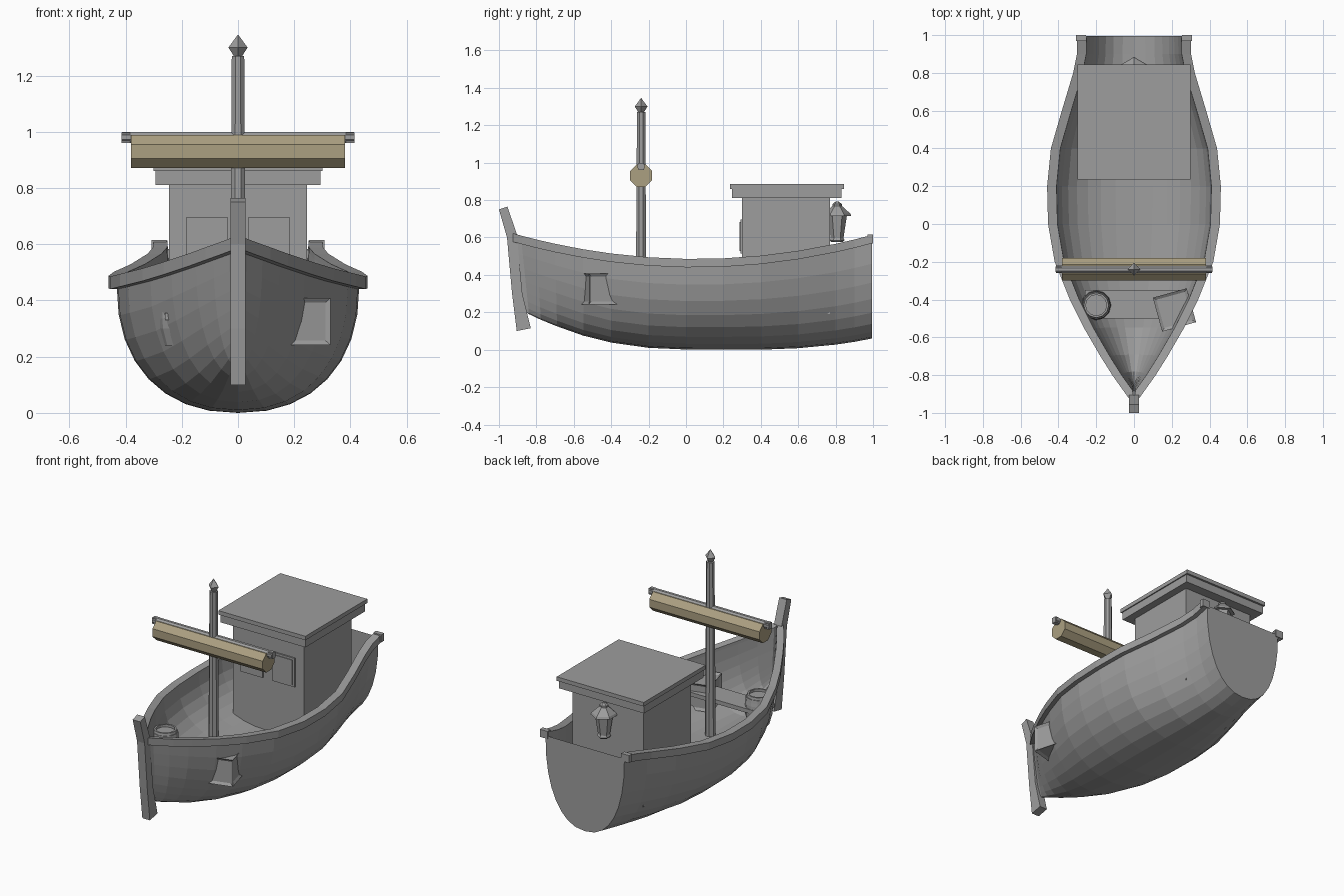
import bpy, bmesh, math
from mathutils import Matrix, Vector

old = bpy.data.objects.get("Cube")
if old:
    bpy.data.objects.remove(old, do_unlink=True)


def material(name, rgb):
    m = bpy.data.materials.new(name)
    m.use_nodes = True
    m.diffuse_color = (*rgb, 1)
    m.node_tree.nodes["Principled BSDF"].inputs["Base Color"].default_value = (*rgb, 1)
    return m


GREY = material("plain grey", (0.34, 0.34, 0.34))
CANVAS = material("canvas tan", (0.41, 0.35, 0.22))


def finish(name, bm, mat=GREY, flip=False, matrix=None):
    bmesh.ops.recalc_face_normals(bm, faces=bm.faces)
    if flip:
        bmesh.ops.reverse_faces(bm, faces=bm.faces)
    me = bpy.data.meshes.new(name)
    bm.to_mesh(me)
    bm.free()
    me.materials.append(mat)
    ob = bpy.data.objects.new(name, me)
    if matrix:
        ob.matrix_world = matrix
    bpy.context.collection.objects.link(ob)
    return ob


def loft(name, rings, closed=True, caps=(True, True), **kw):
    """Skin a list of equal-length point rings."""
    bm = bmesh.new()
    vs = [[bm.verts.new(p) for p in r] for r in rings]
    n = len(rings[0])
    for a, b in zip(vs, vs[1:]):
        for i in range(n if closed else n - 1):
            j = (i + 1) % n
            bm.faces.new((a[i], a[j], b[j], b[i]))
    for use, ring in zip(caps, (vs[0], vs[-1])):
        if use:
            bm.faces.new(ring)
    return finish(name, bm, **kw)


def turned(name, profile, sides, at=(0, 0), turn=0.0, **kw):
    """Lathe (radius, z) points about a vertical axis."""
    rings = [[(at[0] + r * math.cos(turn + math.tau * i / sides),
               at[1] + r * math.sin(turn + math.tau * i / sides), z)
              for i in range(sides)] for r, z in profile]
    return loft(name, rings, **kw)


def rod(name, half, r, y, z, sides=8, **kw):
    """Faceted bar lying across the boat."""
    ring = [(r * math.cos(math.tau * (i + 0.5) / sides),
             r * math.sin(math.tau * (i + 0.5) / sides)) for i in range(sides)]
    return loft(name, [[(x, y + a, z + b) for a, b in ring] for x in (-half, half)], **kw)


def box(name, x, y, z, inset=0, depth=0, matrix=None):
    bm = bmesh.new()
    bmesh.ops.create_cube(bm, size=1)
    lo, hi = Vector((x[0], y[0], z[0])), Vector((x[1], y[1], z[1]))
    for v in bm.verts:
        v.co = Vector((c + 0.5) * (b - a) + a for c, a, b in zip(v.co, lo, hi))
    if inset:
        bmesh.ops.inset_individual(bm, faces=bm.faces[:], thickness=inset, depth=-depth)
    return finish(name, bm, matrix=matrix)


# Hull stations: length position, rail half width, keel height
STATIONS = [(-0.93, 0.022, 0.21), (-0.88, 0.058, 0.19), (-0.8, 0.115, 0.16),
            (-0.7, 0.178, 0.125), (-0.55, 0.265, 0.075), (-0.4, 0.34, 0.038),
            (-0.2, 0.42, 0.01), (0.0, 0.455, 0.001), (0.2, 0.46, 0), (0.4, 0.44, 0),
            (0.6, 0.382, 0.008), (0.8, 0.322, 0.027), (0.9, 0.302, 0.042), (0.995, 0.3, 0.06)]
SEGMENTS = 16


def sheer(y):
    return 0.485 + 0.13 * ((y - 0.05) / 0.95) ** 2


def section(y, w, top, bottom):
    """Rounded hull section; the bow ones rake aft towards the keel."""
    bow = min(1, max(0, (-y - 0.4) / 0.53))
    power = 0.88 + 0.15 * bow
    pts = []
    for i in range(SEGMENTS + 1):
        a = math.pi * i / SEGMENTS
        c, s = math.cos(a), math.sin(a)
        z = top - (top - bottom) * s ** power
        pts.append((math.copysign(w * abs(c) ** power, c), y + 0.14 * bow ** 3 * (top - z), z))
    return pts


outer = [section(y, max(w - 0.028, 0.008), sheer(y) - 0.03, k) for y, w, k in STATIONS]
loft("hull", outer, closed=False, caps=(False, True))
inner = [section(y, max(w - 0.05, 0.004), sheer(y) - 0.02, max(0.19, k + 0.1))
         for y, w, k in STATIONS]
loft("hull_lining", inner, closed=False, caps=(False, False), flip=True)

# Rails along both edges, with small blocks at the stern
for side, label in ((1, "left"), (-1, "right")):
    rings = []
    for y, w, _ in STATIONS:
        z, wi = sheer(y), max(w - 0.05, 0.0)
        rings.append([(side * w, y, z - 0.045), (side * w, y, z),
                      (side * wi, y, z), (side * wi, y, z - 0.045)])
    loft(label + "_rail", rings)
    box(label + "_rail_end", sorted((side * 0.255, side * 0.308)), (0.97, 1.0), (0.568, 0.615))

# Stem post from a side profile
stem = [(-1.0, 0.75), (-0.955, 0.765), (-0.905, 0.62), (-0.875, 0.3), (-0.83, 0.115),
        (-0.905, 0.1), (-0.93, 0.3), (-0.957, 0.6)]
loft("stem_post", [[(x, y, z) for y, z in stem] for x in (-0.026, 0.026)])

# Mast, spar and furled sail
MAST = (0, -0.24)
turned("mast", [(0.031, 0.19), (0.024, 1.27)], 8, MAST, math.pi / 8)
turned("mast_finial", [(0.012, 1.265), (0.034, 1.3), (0.001, 1.345)], 4, MAST)
rod("spar", 0.413, 0.021, -0.24, 0.98)
for s in (-1, 1):
    box("spar_end", sorted((s * 0.385, s * 0.415)), (-0.255, -0.225), (0.96, 0.997))
rod("furled_sail", 0.38, 0.064, -0.24, 0.93, mat=CANVAS)

# Cabin with stepped roof and front windows
box("cabin", (-0.245, 0.245), (0.3, 0.77), (0.19, 0.82))
box("roof_base", (-0.293, 0.293), (0.245, 0.832), (0.81, 0.86))
box("roof_slab", (-0.3, 0.3), (0.235, 0.845), (0.86, 0.885))
for s in (-1, 1):
    cx = s * 0.11
    box("window_frame", (cx - 0.075, cx + 0.075), (0.291, 0.3), (0.515, 0.695))
    box("window_pane", (cx - 0.063, cx + 0.063), (0.287, 0.295), (0.528, 0.682))

# Stern lantern
LANTERN = (0, 0.808)
turned("lantern_body", [(0.03, 0.575), (0.04, 0.585), (0.034, 0.597), (0.052, 0.715)], 6,
       LANTERN, math.pi / 6)
turned("lantern_roof", [(0.076, 0.715), (0.07, 0.728), (0.026, 0.768), (0.026, 0.778),
                        (0.008, 0.792)], 6, LANTERN, math.pi / 6)

# Bench, barrel and crate in the bow
box("bench", (-0.26, 0.26), (-0.5, -0.35), (0.33, 0.355))
turned("barrel", [(0.06, 0.24), (0.077, 0.3), (0.08, 0.335), (0.077, 0.375), (0.066, 0.43),
                  (0.055, 0.43), (0.055, 0.415)], 12, (-0.2, -0.43))
turned("barrel_hoop", [(0.07, 0.395), (0.076, 0.395), (0.073, 0.415), (0.068, 0.415)], 12,
       (-0.2, -0.43))
crate_pose = Matrix.Translation((0.214, -0.455, 0.325)) @ Matrix.Rotation(0.27, 4, "Z")
box("crate", (-0.093, 0.093), (-0.093, 0.093), (-0.083, 0.083), 0.022, 0.01, crate_pose)
